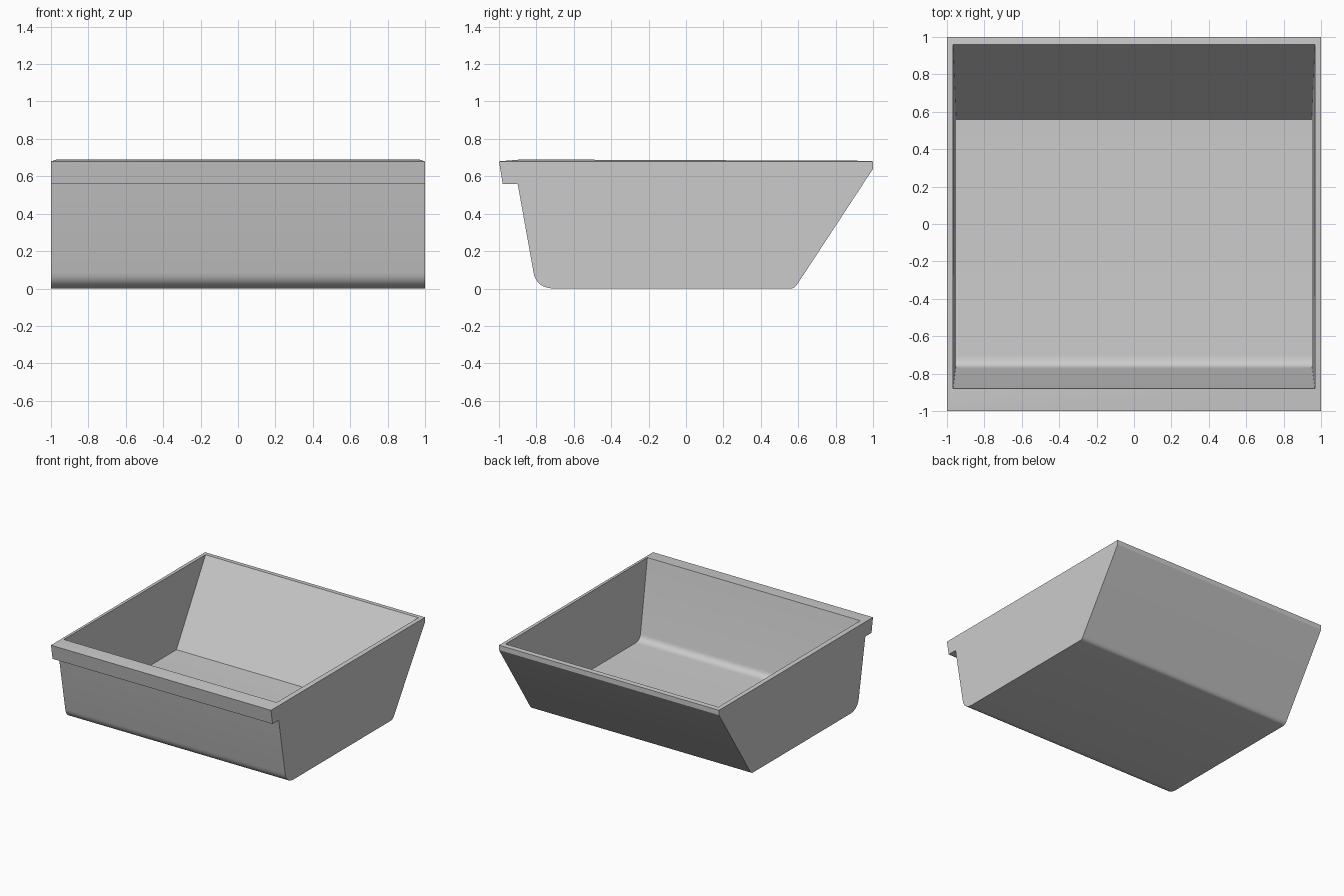
import bpy, bmesh, math

cube = bpy.data.objects.get("Cube")
if cube:
    bpy.data.objects.remove(cube)

grey = bpy.data.materials.new("plain grey")
grey.use_nodes = True
colour = (0.60, 0.60, 0.60, 1)
grey.diffuse_color = colour
grey.node_tree.nodes["Principled BSDF"].inputs["Base Color"].default_value = colour


def rounded(a, corner, b, steps):
    """Points of a smooth bend from a to b around corner."""
    return [tuple((1 - t) ** 2 * p + 2 * t * (1 - t) * q + t * t * r
                  for p, q, r in zip(a, corner, b))
            for t in (i / steps for i in range(steps + 1))]


# Side profiles (y, z), from the front rim under the tray to the back rim
outer = ([(-1, 0.68), (-0.98, 0.56), (-0.9, 0.56)]
         + rounded((-0.815, 0.085), (-0.8, 0), (-0.7, 0), 8)
         + rounded((0.56, 0), (0.58, 0), (0.597, 0.026), 4)
         + [(1, 0.64), (1, 0.68)])
inner = ([(-0.88, 0.69)]
         + rounded((-0.77, 0.11), (-0.76, 0.06), (-0.7, 0.06), 8)
         + [(0.56, 0.06), (0.96, 0.683)])

bm = bmesh.new()


def shell(profile, half_width):
    """Sweep a profile across the width and close its two sides."""
    right, left = ([bm.verts.new((s * half_width(z), y, z)) for y, z in profile]
                   for s in (-1, 1))
    for i in range(len(profile) - 1):
        bm.faces.new((right[i], right[i + 1], left[i + 1], left[i]))
    bm.faces.new(right)
    bm.faces.new(left)
    return [right[0], left[0], left[-1], right[-1]]


outer_rim = shell(outer, lambda z: 1)
inner_rim = shell(inner, lambda z: 0.95 + 0.025 * z)

# Rim joining the outer body to the cavity
for i in range(4):
    j = (i + 1) % 4
    bm.faces.new((outer_rim[i], outer_rim[j], inner_rim[j], inner_rim[i]))
bmesh.ops.recalc_face_normals(bm, faces=bm.faces)

mesh = bpy.data.meshes.new("tray")
bm.to_mesh(mesh)
bm.free()
mesh.materials.append(grey)
tray = bpy.data.objects.new("tray", mesh)
bpy.context.collection.objects.link(tray)
bpy.context.view_layer.objects.active = tray
tray.select_set(True)
bpy.ops.object.shade_smooth_by_angle(angle=math.radians(30))
